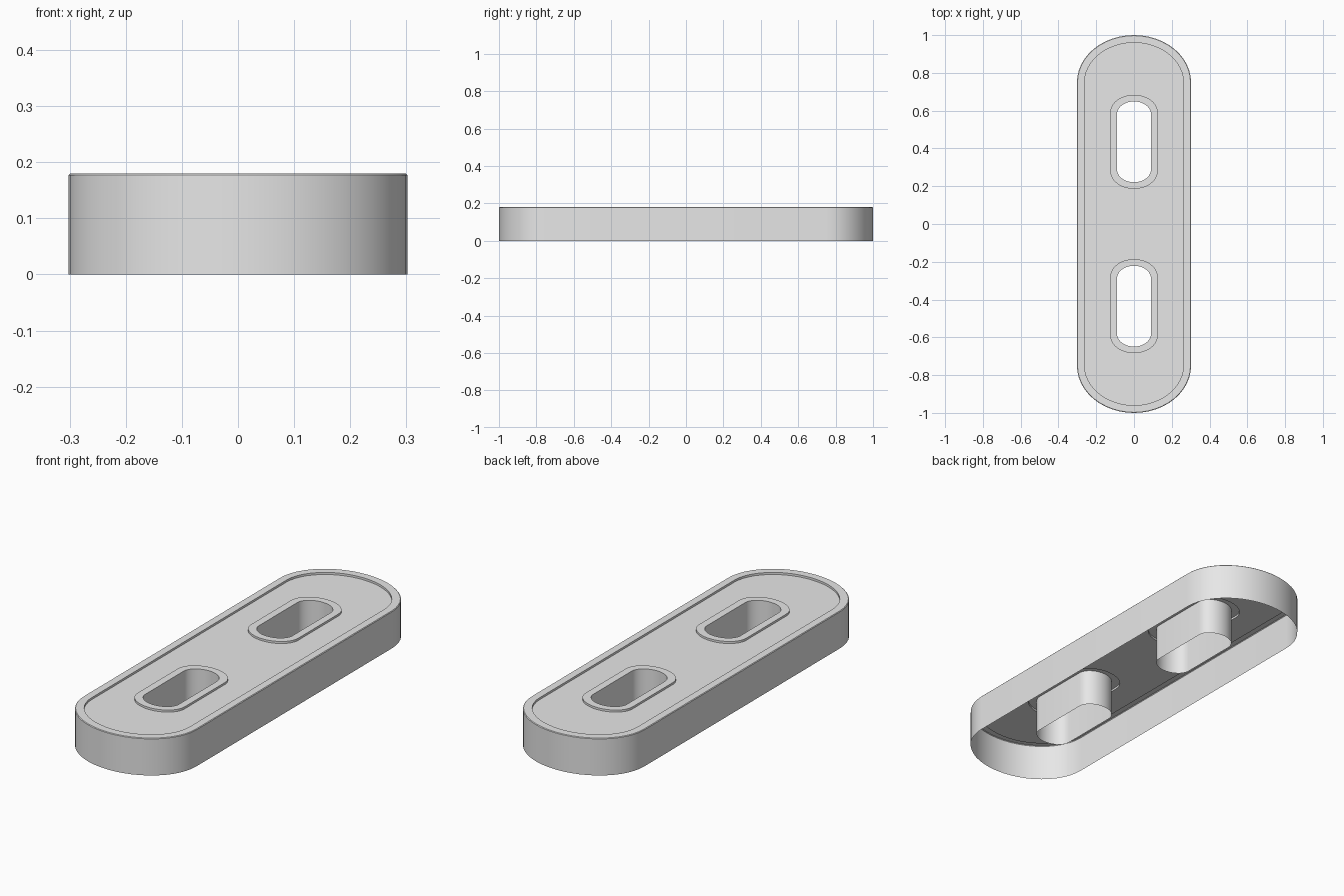
import bpy, bmesh, math

if "Cube" in bpy.data.objects:
    bpy.data.objects.remove(bpy.data.objects["Cube"], do_unlink=True)

grey = bpy.data.materials.new("light grey")
grey.use_nodes = True
colour = (0.8, 0.8, 0.8, 1)
grey.diffuse_color = colour
grey.node_tree.nodes["Principled BSDF"].inputs["Base Color"].default_value = colour

TOP, PANEL, ARC = 0.18, 0.17, 24


def slot_ring(bm, half_w, half_l, cap, z, cy=0):
    """Closed ring: straight sides with a rounded cap at each end."""
    verts = []
    for end in (1, -1):
        for i in range(ARC + 1):
            a = math.pi * i / ARC
            x = end * half_w * math.cos(a)
            y = end * (half_l - cap + cap * math.sin(a))
            verts.append(bm.verts.new((x, cy + y, z)))
    return verts


def finish(bm, name):
    mesh = bpy.data.meshes.new(name)
    bm.to_mesh(mesh)
    bm.free()
    mesh.materials.append(grey)
    ob = bpy.data.objects.new(name, mesh)
    bpy.context.collection.objects.link(ob)
    bpy.ops.object.select_all(action='DESELECT')
    ob.select_set(True)
    bpy.context.view_layer.objects.active = ob
    bpy.ops.object.shade_smooth_by_angle(angle=math.radians(30))


def loft(name, profile, cy=0):
    """Open sheet through a stack of (half width, half length, cap, z) rings."""
    bm = bmesh.new()
    rings = [slot_ring(bm, *p, cy) for p in profile]
    for a, b in zip(rings, rings[1:]):
        for i in range(len(a)):
            j = (i + 1) % len(a)
            bm.faces.new((a[i], a[j], b[j], b[i]))
    finish(bm, name)


# Outer wall, tiny edge bevel, flat rim and step down to the panel
panel_edge = (0.263, 0.96, 0.215)
loft("outer_shell", [
    (0.302, 1.0, 0.25, 0),
    (0.302, 1.0, 0.25, TOP - 0.003),
    (0.299, 0.997, 0.247, TOP),
    (*panel_edge, TOP),
    (*panel_edge, PANEL),
])

# Raised collar and hollow sleeve around each slot
collar = (0.126, 0.249, 0.095)
hole = (0.09, 0.214, 0.068)
centres = {"front": -0.435, "back": 0.435}
for side, cy in centres.items():
    loft(side + "_slot_sleeve",
         [(*collar, PANEL), (*collar, TOP), (*hole, TOP), (*hole, 0)], cy)

# Recessed top panel with both slots left open
bm = bmesh.new()
rings = [slot_ring(bm, *panel_edge, PANEL)]
rings += [slot_ring(bm, *collar, PANEL, cy) for cy in centres.values()]
edges = [bm.edges.new((r[i - 1], r[i])) for r in rings for i in range(len(r))]
bmesh.ops.triangle_fill(bm, edges=edges, use_beauty=True, normal=(0, 0, 1))
for f in bm.faces:
    f.normal_update()
    if f.normal.z < 0:
        f.normal_flip()
finish(bm, "top_panel")
